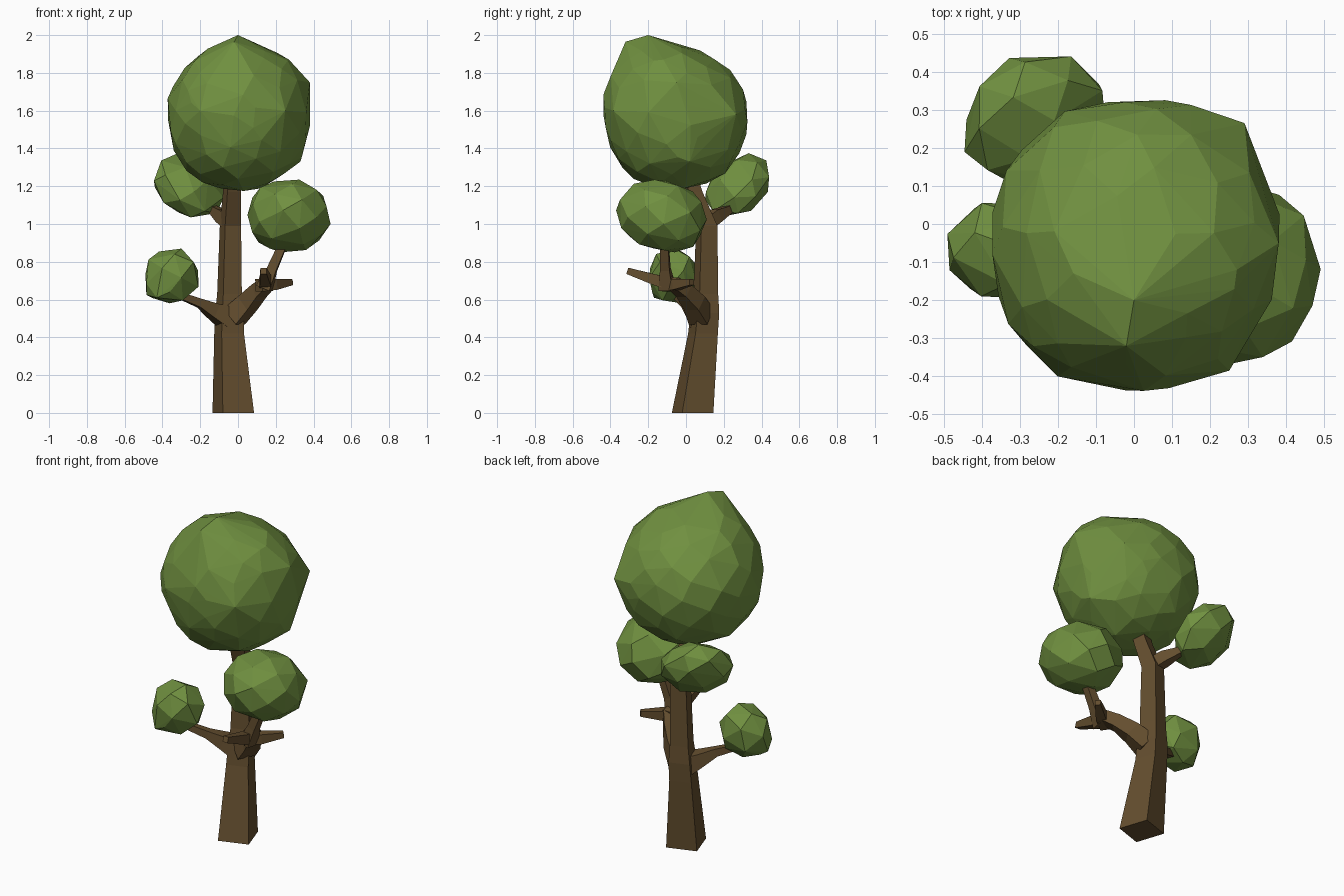
import bpy, bmesh, math, random
from mathutils import Vector

if "Cube" in bpy.data.objects:
    bpy.data.objects.remove(bpy.data.objects["Cube"])

random.seed(7)


def material(name, rgb):
    m = bpy.data.materials.new(name)
    m.diffuse_color = (*rgb, 1)
    m.use_nodes = True
    m.node_tree.nodes["Principled BSDF"].inputs["Base Color"].default_value = m.diffuse_color
    return m


GREEN = material("leaf green", (0.162, 0.279, 0.051))
BROWN = material("bark brown", (0.127, 0.076, 0.028))


def finish(name, bm, mat):
    bmesh.ops.recalc_face_normals(bm, faces=bm.faces)
    me = bpy.data.meshes.new(name)
    bm.to_mesh(me)
    bm.free()
    me.materials.append(mat)
    ob = bpy.data.objects.new(name, me)
    bpy.context.collection.objects.link(ob)
    return ob


def foliage(name, lo, hi, n, warp=lambda p: p, extras=(), power=1.0):
    """Faceted clump: hull of spiral points on a warped sphere, fitted to a box."""
    pts = []
    for i in range(n):
        z = 1 - 2 * (i + 0.5) / n
        a = i * 2.39996 + random.uniform(-0.16, 0.16)
        r = math.sqrt(1 - z * z)
        p = Vector((r * math.cos(a), r * math.sin(a), z))
        p = Vector([math.copysign(abs(c) ** power, c) for c in p])
        pts.append(Vector(warp(p * random.uniform(0.98, 1.02))))
    mn = [min(p[k] for p in pts) for k in range(3)]
    mx = [max(p[k] for p in pts) for k in range(3)]
    bm = bmesh.new()
    for p in pts:
        bm.verts.new([lo[k] + (p[k] - mn[k]) / (mx[k] - mn[k]) * (hi[k] - lo[k])
                      for k in range(3)])
    for e in extras:
        bm.verts.new(e)
    bmesh.ops.convex_hull(bm, input=bm.verts[:])
    bmesh.ops.delete(bm, geom=[v for v in bm.verts if not v.link_faces], context='VERTS')
    return finish(name, bm, GREEN)


def limb(name, path, turn=45, level=False):
    """Four-sided tapering limb along (x, y, z, radius) points."""
    bm = bmesh.new()
    rings = []
    for i, (x, y, z, r) in enumerate(path):
        a, b = path[max(i - 1, 0)], path[min(i + 1, len(path) - 1)]
        d = Vector(b[:3]) - Vector(a[:3])
        u, v = Vector((1, 0, 0)), Vector((0, 1, 0))
        if not level:
            u = d.cross(Vector((0, 0, 1))).normalized()
            v = d.cross(u).normalized()
        ring = []
        for k in range(4):
            t = math.radians(turn + 90 * k)
            ring.append(bm.verts.new(Vector((x, y, z)) + r * (u * math.cos(t) + v * math.sin(t))))
        rings.append(ring)
    for p, q in zip(rings, rings[1:]):
        for k in range(4):
            bm.faces.new((p[k], p[(k + 1) % 4], q[(k + 1) % 4], q[k]))
    bm.faces.new(rings[0])
    bm.faces.new(rings[-1])
    return finish(name, bm, BROWN)


# Trunk, leaning back then forward into the crown
limb("trunk", [(-0.025, 0.035, 0, 0.123), (-0.047, 0.09, 0.42, 0.088),
               (-0.045, 0.1, 0.53, 0.085), (-0.045, 0.105, 0.63, 0.073),
               (-0.04, 0.11, 0.99, 0.063), (-0.032, 0.04, 1.17, 0.053),
               (-0.03, 0.02, 1.24, 0.05)], 63.4, True)

# Branches
limb("left_branch", [(-0.06, 0.085, 0.505, 0.08), (-0.13, 0.045, 0.54, 0.055),
                     (-0.2, 0.0, 0.58, 0.032), (-0.33, -0.06, 0.63, 0.022)])
limb("right_branch", [(-0.02, 0.08, 0.51, 0.078), (0.05, 0.045, 0.58, 0.066),
                      (0.11, -0.01, 0.645, 0.053), (0.16, -0.07, 0.69, 0.045)])
limb("right_branch_riser", [(0.14, -0.1, 0.66, 0.055), (0.18, -0.11, 0.76, 0.036),
                            (0.25, -0.115, 0.92, 0.03)])
limb("front_stub", [(0.145, -0.04, 0.68, 0.047), (0.145, -0.15, 0.7, 0.042),
                    (0.135, -0.31, 0.752, 0.024)])
limb("side_stub", [(0.11, -0.1, 0.675, 0.047), (0.19, -0.05, 0.68, 0.04),
                   (0.28, 0.03, 0.692, 0.022)])
limb("back_branch", [(-0.035, 0.1, 1.0, 0.05), (-0.085, 0.16, 1.045, 0.048),
                     (-0.13, 0.22, 1.075, 0.03), (-0.19, 0.27, 1.13, 0.025)])

# Foliage clumps
foliage("crown_foliage", (-0.372, -0.438, 1.175), (0.382, 0.325, 1.955), 100,
        lambda p: (p.x, p.y - 0.24 * max(0, p.z) ** 3, p.z),
        [(0, -0.2, 2.0), (-0.02, -0.32, 1.965), (0.38, -0.05, 1.75), (0.27, -0.12, 1.87),
         (0.29, 0.265, 1.58), (0.25, -0.385, 1.6), (-0.2, -0.4, 1.6),
         (0.33, 0.02, 1.33), (0.24, 0.13, 1.3)], power=0.97)
foliage("right_foliage", (0.05, -0.37, 0.85), (0.49, 0.11, 1.235), 36,
        lambda p: (p.x, p.y - 0.12 * p.z, p.z), power=0.95)
foliage("left_foliage", (-0.49, -0.195, 0.58), (-0.21, 0.055, 0.87), 20,
        extras=[(-0.485, -0.08, 0.625), (-0.43, -0.17, 0.61)], power=0.92)
foliage("back_foliage", (-0.445, 0.1, 1.035), (-0.075, 0.44, 1.375), 26,
        lambda p: (p.x + 0.15 * p.y, p.y, 0.85 * p.z + 0.27 * (p.y - p.x)))
